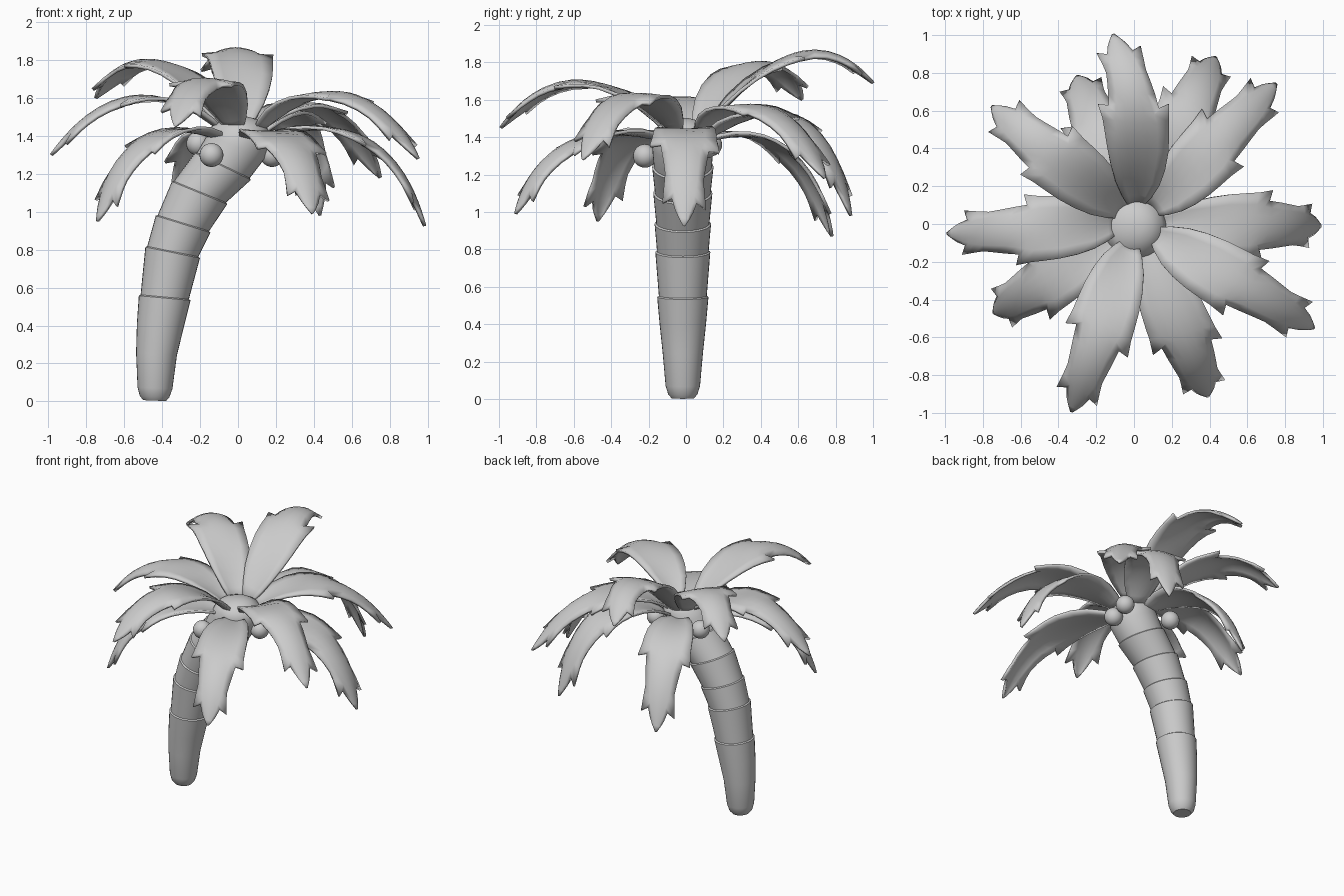
import bpy, bmesh, math
from mathutils import Vector

if "Cube" in bpy.data.objects:
    bpy.data.objects.remove(bpy.data.objects["Cube"])


def finish(bm, name, angle=40):
    bmesh.ops.recalc_face_normals(bm, faces=bm.faces)
    me = bpy.data.meshes.new(name)
    bm.to_mesh(me)
    bm.free()
    ob = bpy.data.objects.new(name, me)
    bpy.context.collection.objects.link(ob)
    bpy.ops.object.select_all(action='DESELECT')
    bpy.context.view_layer.objects.active = ob
    ob.select_set(True)
    bpy.ops.object.shade_smooth_by_angle(angle=math.radians(angle))
    return ob


# Trunk: tilted rings (x, z, radius, tilt, step); step adds a narrower ring above the rim
TRUNK = [(-.44, .004, .06, .04, 0), (-.44, .025, .078, .04, 0), (-.438, .07, .092, .04, 0),
         (-.43, .25, .108, .06, 0), (-.41, .40, .124, .09, 0), (-.387, .545, .137, .09, 1),
         (-.345, .785, .147, .2, 1), (-.29, .935, .151, .3, 1), (-.203, 1.1, .158, .39, 1),
         (-.08, 1.24, .164, .45, 1), (-.01, 1.345, .164, .4, 0), (.018, 1.42, .16, .2, 0),
         (.02, 1.46, .132, .08, 0), (.02, 1.49, .08, 0, 0), (.02, 1.502, .03, 0, 0)]


def build_trunk(sides=32, cy=-.017):
    bm = bmesh.new()
    rings = []
    for x, z, r, a, step in TRUNK:
        levels = [(0, r)] + ([(.006, r - .009)] if step else [])
        for lift, rad in levels:
            ring = []
            for i in range(sides):
                p = 2 * math.pi * i / sides
                u = rad * math.cos(p)
                ring.append(bm.verts.new((x + u * math.cos(a) + lift * math.sin(a),
                                          cy + rad * math.sin(p),
                                          z - u * math.sin(a) + lift * math.cos(a))))
            rings.append(ring)
    for lo, hi in zip(rings, rings[1:]):
        for i in range(sides):
            j = (i + 1) % sides
            bm.faces.new((lo[i], lo[j], hi[j], hi[i]))
    bm.faces.new(rings[0])
    bm.faces.new(rings[-1])
    finish(bm, "trunk")


# Leaf outline: (position along leaf, half width, forward push of the edge for a tooth)
LEAF = [(0, .035, 0), (.06, .08, 0), (.13, .118, 0), (.21, .145, 0), (.30, .162, 0), (.38, .168, 0),
        (.45, .172, .01), (.50, .185, .055), (.55, .128, -.015), (.62, .118, 0), (.70, .108, 0),
        (.77, .10, 0), (.82, .105, .005), (.86, .115, .055), (.90, .066, -.01), (.94, .045, 0),
        (.97, .026, 0), (1, .003, 0)]
COLS = [-1, -.66, -.33, 0, .33, .66, 1]


def body(t):
    """Smooth half width of the leaf without its teeth."""
    pts = [(0, .035), (.13, .118), (.3, .162), (.45, .165), (.6, .12), (.8, .1), (.9, .066), (.97, .026), (1, .003)]
    for (a, u), (b, v) in zip(pts, pts[1:]):
        if t <= b:
            return u + (v - u) * (t - a) / (b - a)
    return .003


def frond(name, tip, peak, bend=0):
    tip = Vector(tip)
    low = tip.z < 1.15
    flat = Vector((tip.x - .02, tip.y, 0)).normalized()
    base = Vector((.02, 0, 1.375 if low else 1.42)) + flat * .1
    side = Vector((-flat.y, flat.x, 0))
    # Control height chosen so the arch reaches the peak height
    d, e = peak - base.z, tip.z - base.z
    ctrl = base.lerp(tip, .78 if low else .56) + side * bend
    ctrl.z = base.z + d + math.sqrt(d * d - d * e)
    bm = bmesh.new()
    rows = []
    for t, w, push in LEAF:
        row = []
        for s in COLS:
            edge = abs(s) == 1
            q = t + .035 * s * math.sin(math.pi * t) + (push if edge else 0)
            half = s * (w if edge else body(t))
            p = base * (1 - q) ** 2 + ctrl * (2 * q * (1 - q)) + tip * q * q
            tan = ((ctrl - base) * (1 - q) + (tip - ctrl) * q).normalized()
            across = (side - tan * side.dot(tan)).normalized()
            # Trough near the trunk, arched further out
            cup = body(t) * max(.3 - t, -.28) * s * s
            row.append(bm.verts.new(p + across * half + tan.cross(across) * cup))
        rows.append(row)
    for a, b in zip(rows, rows[1:]):
        for i in range(len(COLS) - 1):
            bm.faces.new((a[i], a[i + 1], b[i + 1], b[i]))
    ob = finish(bm, name)
    m = ob.modifiers.new("thickness", 'SOLIDIFY')
    m.thickness = .018
    m.offset = 0


build_trunk()

# Fronds: tip position, arch height, sideways bend
FRONDS = [((-.11, 1.0, 1.69), 1.86, -.12), ((.43, .88, .98), 1.53, 0), ((.75, .74, 1.18), 1.57, 0),
          ((.985, -.01, .925), 1.44, 0), ((.95, -.55, 1.28), 1.63, 0), ((.39, -.91, .99), 1.42, 0),
          ((-.33, -.99, 1.45), 1.70, 0), ((-.74, -.47, .95), 1.43, 0), ((-.985, -.05, 1.30), 1.61, 0),
          ((-.75, .62, 1.60), 1.80, 0), ((-.30, .78, .87), 1.41, 0)]
for i, (tip, peak, bend) in enumerate(FRONDS):
    frond(f"frond_{i + 1}", tip, peak, bend)

# Coconuts under the crown
for i, c in enumerate([(-.14, -.22, 1.30), (.18, -.0, 1.30), (.17, .11, 1.35), (-.21, .13, 1.36)]):
    bm = bmesh.new()
    bmesh.ops.create_uvsphere(bm, u_segments=24, v_segments=14, radius=.063)
    finish(bm, f"coconut_{i + 1}").location = c
